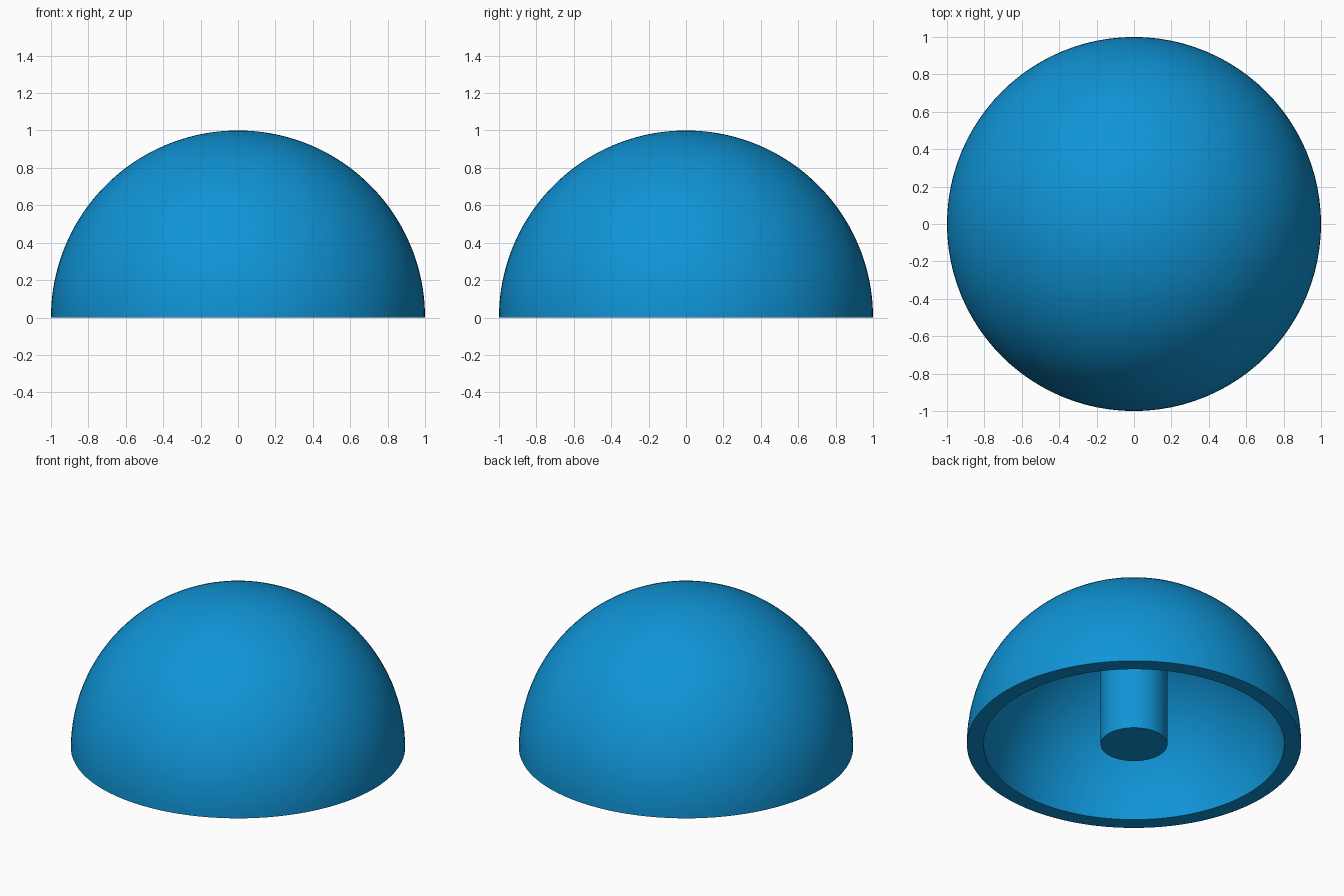
import bpy, bmesh, math

if "Cube" in bpy.data.objects:
    bpy.data.objects.remove(bpy.data.objects["Cube"])

OUTER, INNER, POST = 1.0, 0.9, 0.2
SEGMENTS = 96

blue = bpy.data.materials.new("bright blue")
blue.diffuse_color = (0.005, 0.296, 0.672, 1)
blue.use_nodes = True
blue.node_tree.nodes["Principled BSDF"].inputs["Base Color"].default_value = blue.diffuse_color


def arc(radius, start, end, steps):
    """Points (r, z) on a circle, angles measured up from the ground."""
    angles = [start + (end - start) * i / steps for i in range(steps + 1)]
    return [(radius * math.cos(a), radius * math.sin(a)) for a in angles]


def lathe(name, profile):
    """Revolve an (r, z) profile around the z axis."""
    bm = bmesh.new()
    verts = [bm.verts.new((r, 0, z)) for r, z in profile]
    edges = [bm.edges.new(pair) for pair in zip(verts, verts[1:])]
    bmesh.ops.spin(bm, geom=verts + edges, cent=(0, 0, 0), axis=(0, 0, 1),
                   angle=math.tau, steps=SEGMENTS, use_merge=True)
    bmesh.ops.remove_doubles(bm, verts=bm.verts, dist=1e-5)
    return bm


def finish(name, bm):
    bmesh.ops.recalc_face_normals(bm, faces=bm.faces)
    mesh = bpy.data.meshes.new(name)
    bm.to_mesh(mesh)
    bm.free()
    mesh.materials.append(blue)
    obj = bpy.data.objects.new(name, mesh)
    bpy.context.collection.objects.link(obj)
    bpy.ops.object.select_all(action='DESELECT')
    obj.select_set(True)
    bpy.context.view_layer.objects.active = obj
    bpy.ops.object.shade_smooth_by_angle(angle=math.radians(30))


# Hollow dome: outer skin, flat rim, inner skin
dome = arc(OUTER, math.pi / 2, 0, 40) + arc(INNER, 0, math.pi / 2, 40)
finish("dome_shell", lathe("dome_shell", dome))

# Central post, running from the ground into the dome wall
post = [(0, 0), (POST, 0), (POST, 0.9), (0, 0.9)]
finish("center_post", lathe("center_post", post))
